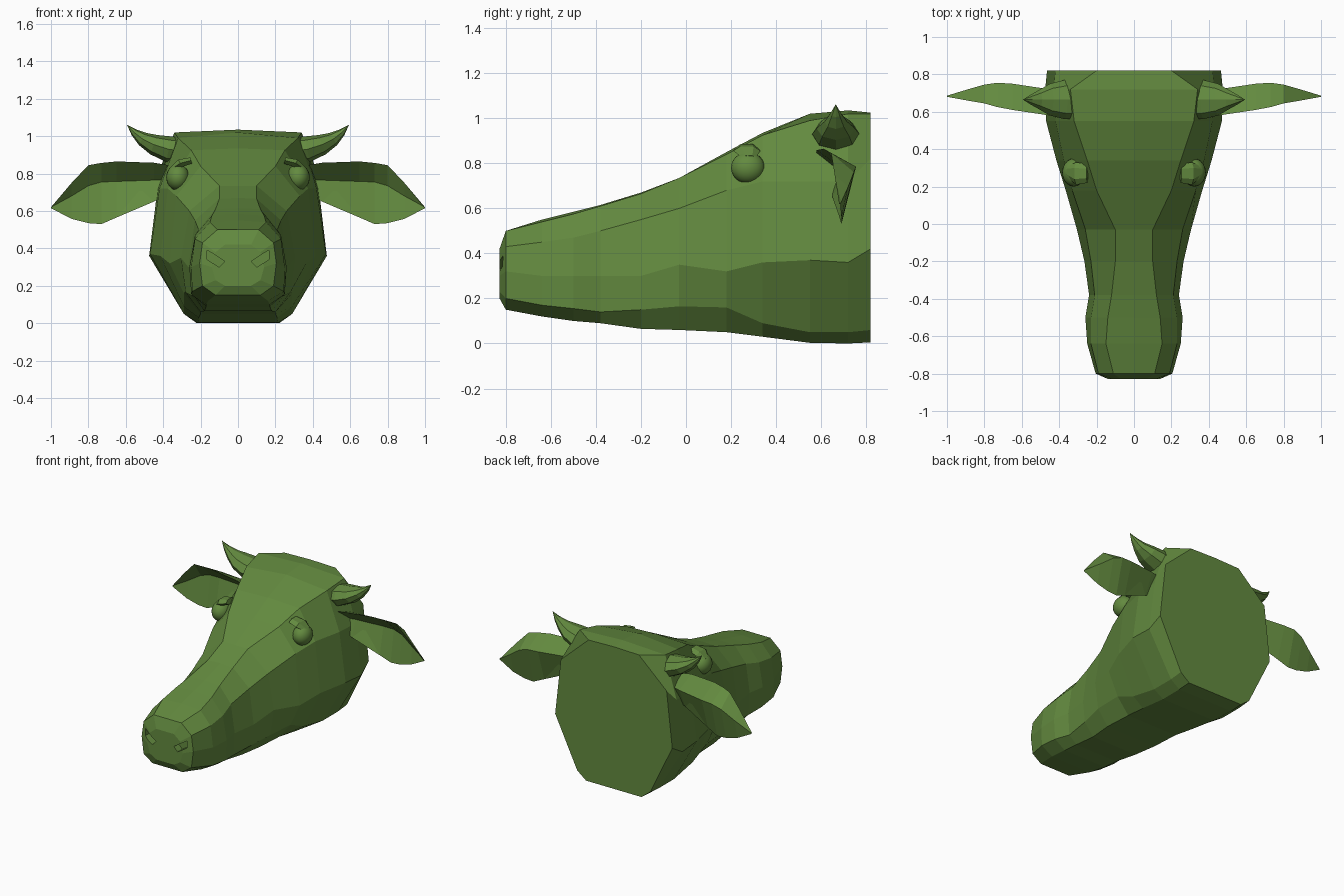
import bpy
import bmesh
import math
from mathutils import Vector

if "Cube" in bpy.data.objects:
    bpy.data.objects.remove(bpy.data.objects["Cube"], do_unlink=True)

GREEN = (0.125, 0.255, 0.05, 1.0)
green = bpy.data.materials.new("leaf_green")
green.use_nodes = True
green.diffuse_color = GREEN
green.node_tree.nodes["Principled BSDF"].inputs["Base Color"].default_value = GREEN


def finish(name, bm):
    """Turn a bmesh into a flat shaded green object."""
    bmesh.ops.recalc_face_normals(bm, faces=bm.faces)
    mesh = bpy.data.meshes.new(name)
    bm.to_mesh(mesh)
    bm.free()
    mesh.materials.append(green)
    obj = bpy.data.objects.new(name, mesh)
    bpy.context.collection.objects.link(obj)
    return obj


def loft(name, rings, side=1):
    """Skin closed rings of points and cap both ends; side=-1 mirrors in x."""
    bm = bmesh.new()
    loops = [[bm.verts.new((side * p[0], p[1], p[2])) for p in ring] for ring in rings]
    count = len(loops[0])
    for a, b in zip(loops, loops[1:]):
        for i in range(count):
            j = (i + 1) % count
            bm.faces.new((a[i], a[j], b[j], b[i]))
    bm.faces.new(loops[0])
    bm.faces.new(loops[-1])
    bmesh.ops.remove_doubles(bm, verts=bm.verts, dist=0.0005)
    return finish(name, bm)


def tube(name, path, side=1, sides=6):
    """Oval tapered tube; path holds (point, depth radius, height radius)."""
    rings = []
    points = [Vector(p[0]) for p in path]
    for i, (point, depth, height) in enumerate(path):
        along = points[min(i + 1, len(path) - 1)] - points[max(i - 1, 0)]
        across = Vector((0, 1, 0))
        up = along.cross(across).normalized()
        turns = [math.tau * k / sides for k in range(sides)]
        rings.append([points[i] + across * depth * math.cos(t) + up * height * math.sin(t)
                      for t in turns])
    return loft(name, rings, side)


# Head: y, then (half width, height) from chin edge to crown edge, then ridge height
head_sections = [
    (-0.828, (.07, .2), (.12, .23), (.14, .3), (.12, .38), (.07, .42), .42),
    (-0.80, (.12, .15), (.19, .2), (.205, .32), (.19, .43), (.11, .5), .5),
    (-0.64, (.16, .12), (.245, .17), (.25, .3), (.23, .45), (.15, .54), .55),
    (-0.50, (.17, .1), (.25, .155), (.26, .3), (.23, .47), (.14, .575), .585),
    (-0.38, (.17, .09), (.23, .14), (.24, .3), (.21, .5), (.12, .61), .615),
    (-0.20, (.18, .065), (.25, .15), (.265, .3), (.23, .55), (.1, .665), .67),
    (-0.03, (.2, .06), (.28, .165), (.305, .35), (.26, .6), (.1, .735), .735),
    (0.18, (.2, .05), (.29, .16), (.365, .32), (.33, .68), (.2, .84), .85),
    (0.34, (.21, .03), (.29, .09), (.415, .36), (.375, .72), (.25, .925), .935),
    (0.55, (.215, .003), (.29, .05), (.47, .37), (.42, .72), (.32, .99), 1.02),
    (0.72, (.22, 0), (.29, .05), (.475, .36), (.43, .72), (.34, 1.02), 1.035),
    (0.82, (.22, .005), (.29, .06), (.465, .42), (.42, .82), (.2, 1.02), 1.025),
]
rings = []
for y, *half, ridge in head_sections:
    left = [(w, y, z) for w, z in half]
    right = [(-w, y, z) for w, z in reversed(half)]
    rings.append(left + [(0, y, ridge)] + right)
head = loft("head", rings)

# Nostrils: small slanted recesses cut into the muzzle
for side in (1, -1):
    outline = [(.07, .33), (.10, .30), (.165, .34), (.165, .39), (.13, .37)]
    cutter = loft("nostril_cutter",
                  [[(x, y, z) for x, z in outline] for y in (-0.9, -0.775)], side)
    cutter.hide_render = True
    cut = head.modifiers.new("nostril", "BOOLEAN")
    cut.operation = "DIFFERENCE"
    cut.solver = "EXACT"
    cut.object = cutter
    bpy.context.view_layer.objects.active = head
    bpy.ops.object.modifier_apply(modifier=cut.name)
    bpy.data.objects.remove(cutter, do_unlink=True)

# Ears: x, then (y, z) of the upper rim, inner fold and lower rim
ear_sections = [
    (0.34, (.58, .84), (.66, .77), (.65, .71)),
    (0.45, (.58, .858), (.69, .765), (.65, .65)),
    (0.65, (.61, .865), (.72, .758), (.68, .565)),
    (0.73, (.625, .857), (.725, .755), (.69, .53)),
    (0.80, (.645, .845), (.72, .735), (.69, .535)),
    (0.89, (.66, .75), (.705, .68), (.69, .558)),
    (1.00, (.68, .62), (.685, .62), (.685, .615)),
]
ear_rings = []
for x, upper, fold, lower in ear_sections:
    thick = 0.03 * min(1, (1.01 - x) * 4)
    back = (fold[0] + thick, fold[1] + thick)
    ear_rings.append([(x, *p) for p in (upper, fold, lower, back)])

horn_path = [
    ((.29, .665, .92), .10, .07),
    ((.37, .665, .93), .105, .07),
    ((.45, .665, .955), .085, .055),
    ((.51, .665, .985), .05, .038),
    ((.555, .665, 1.02), .025, .02),
    ((.592, .665, 1.06), .001, .001),
]
brow_path = [
    ((.25, .27, .87), .05, .02),
    ((.31, .27, .855), .06, .025),
    ((.355, .28, .825), .03, .012),
]

for side, label in ((1, "left"), (-1, "right")):
    loft(label + "_ear", ear_rings, side)
    tube(label + "_horn", horn_path, side, sides=8)
    tube(label + "_brow", brow_path, side)
    # Eye: smooth ball set into the side of the head
    bpy.ops.mesh.primitive_uv_sphere_add(segments=20, ring_count=12, radius=1,
                                         location=(side * .322, .275, .78))
    eye = bpy.context.object
    eye.name = label + "_eye"
    eye.scale = (.062, .075, .07)
    eye.data.materials.append(green)
    bpy.ops.object.shade_smooth_by_angle()
